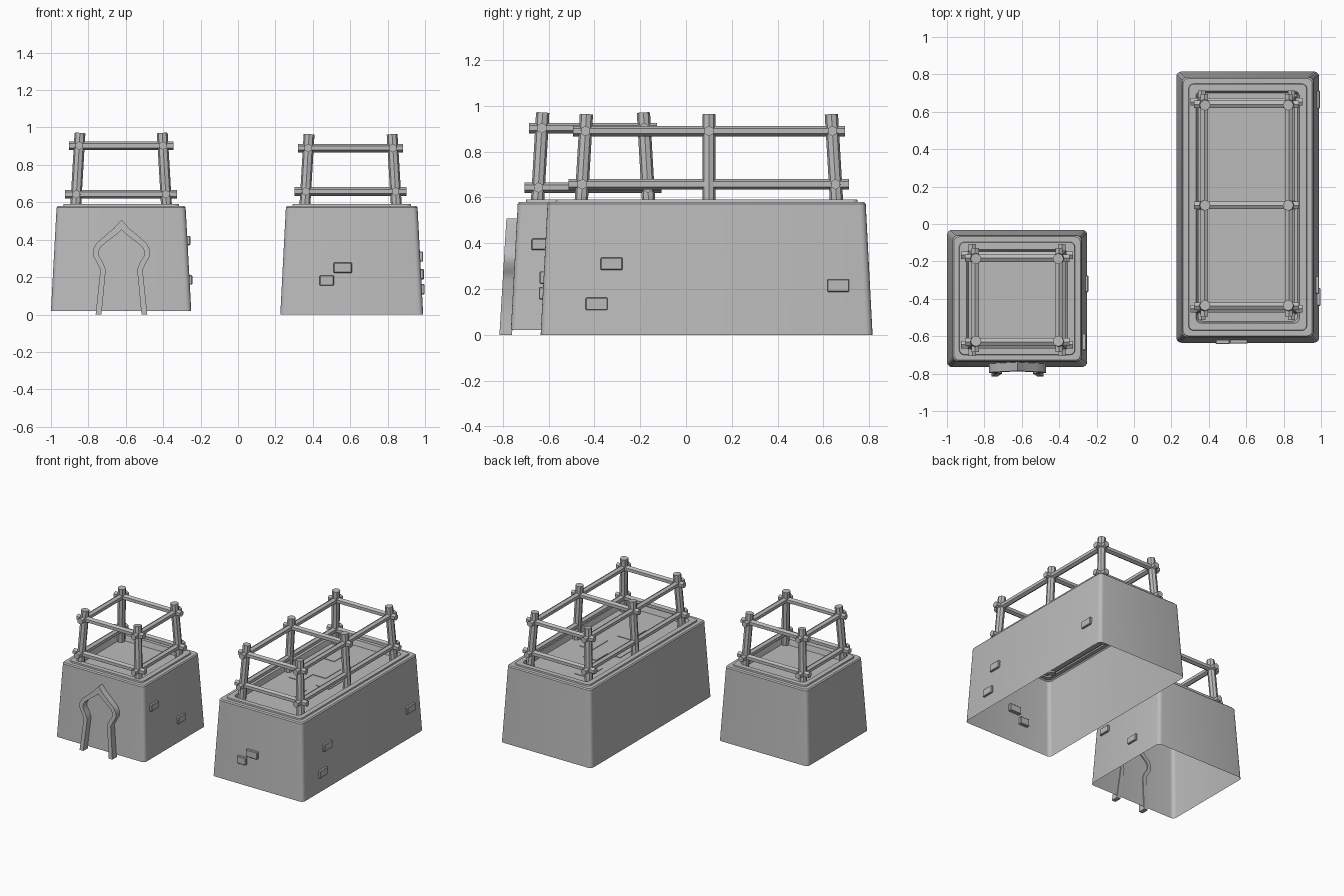
import bpy
import bmesh
import math
from mathutils import Vector

if "Cube" in bpy.data.objects:
    bpy.data.objects.remove(bpy.data.objects["Cube"], do_unlink=True)

GREY = 0.5
stone = bpy.data.materials.new("grey_stone")
stone.use_nodes = True
stone.diffuse_color = (GREY, GREY, GREY, 1)
stone.node_tree.nodes["Principled BSDF"].inputs["Base Color"].default_value = (GREY, GREY, GREY, 1)


def finish(bm, name, smooth=True):
    bmesh.ops.recalc_face_normals(bm, faces=bm.faces)
    mesh = bpy.data.meshes.new(name)
    bm.to_mesh(mesh)
    bm.free()
    mesh.materials.append(stone)
    obj = bpy.data.objects.new(name, mesh)
    bpy.context.collection.objects.link(obj)
    if smooth:
        bpy.ops.object.select_all(action="DESELECT")
        obj.select_set(True)
        bpy.context.view_layer.objects.active = obj
        bpy.ops.object.shade_smooth_by_angle(angle=math.radians(35))
    return obj


def rounded_loop(bm, cx, cy, hx, hy, radius, z, steps=4):
    verts = []
    for corner, (sx, sy) in enumerate(((1, 1), (-1, 1), (-1, -1), (1, -1))):
        for i in range(steps + 1):
            a = math.pi / 2 * (corner + i / steps)
            verts.append(bm.verts.new((cx + sx * (hx - radius) + radius * math.cos(a),
                                       cy + sy * (hy - radius) + radius * math.sin(a), z)))
    return verts


# Tapered shell, open below, with a raised lip and sunken roof
def tower(name, cx, cy, hx, hy, base):
    bm = bmesh.new()
    profile = ((0, base), (0.03, 0.572), (0.037, 0.58), (0.065, 0.58),
               (0.067, 0.59), (0.105, 0.59), (0.115, 0.55))
    previous = None
    for inset, z in profile:
        ring = rounded_loop(bm, cx, cy, hx - inset, hy - inset, 0.028, z)
        if previous:
            n = len(ring)
            for i in range(n):
                j = (i + 1) % n
                bm.faces.new((previous[i], previous[j], ring[j], ring[i]))
        previous = ring
    bm.faces.new(previous)
    finish(bm, name)


def rod(bm, a, b, radius, sides):
    a, b = Vector(a), Vector(b)
    made = bmesh.ops.create_cone(bm, cap_ends=True, segments=sides, radius1=radius,
                                 radius2=radius, depth=(b - a).length)
    turn = (b - a).to_track_quat("Z", "Y").to_matrix()
    for v in made["verts"]:
        v.co = turn @ v.co + (a + b) / 2


# Leaning posts tied together by two levels of rails
def railing(name, cx, cy, hx, hy, top, levels, middle):
    low = 0.54

    def lean(z):
        return 0.025 * (top - z) / (top - low)

    bm = bmesh.new()
    rows = (-1, 0, 1) if middle else (-1, 1)
    for sx in (-1, 1):
        for sy in rows:
            rod(bm, (cx + sx * (hx + lean(low)), cy + sy * (hy + lean(low)), low),
                (cx + sx * hx, cy + sy * hy, top), 0.029, 8)
    finish(bm, name + "_posts")

    bm = bmesh.new()
    for level, z in enumerate(levels):
        ex, ey = hx + lean(z), hy + lean(z)
        over = 0.055 if level else 0.06
        for s in (-1, 1):
            rod(bm, (cx + s * ex, cy - ey - over, z), (cx + s * ex, cy + ey + over, z), 0.023, 6)
        for s in rows:
            if s or level:
                y = cy + s * ey
                rod(bm, (cx - ex - over, y, z), (cx + ex + over, y, z), 0.023, 6)
    finish(bm, name + "_rails")


def brick(name, centre, size):
    bm = bmesh.new()
    bmesh.ops.create_cube(bm, size=1)
    for v in bm.verts:
        v.co = Vector([c + k * s for c, k, s in zip(centre, v.co, size)])
    if min(size) > 0.01:
        bmesh.ops.bevel(bm, geom=bm.edges[:], offset=0.004, segments=1, affect="EDGES")
    finish(bm, name, smooth=False)


tower("small_tower", -0.625, -0.398, 0.375, 0.367, 0.02)
tower("long_tower", 0.608, 0.09, 0.382, 0.725, 0)
railing("small_railing", -0.625, -0.406, 0.22, 0.22, 0.97, (0.643, 0.903), False)
railing("long_railing", 0.602, 0.1, 0.222, 0.535, 0.963, (0.658, 0.89), True)


# Pointed doorway moulding following the slope of the wall
def door_frame():
    cx = -0.623
    outer = ((0.138, 0), (0.113, 0.24), (0.13, 0.275), (0.153, 0.315), (0.152, 0.345),
             (0.135, 0.38), (0.09, 0.42), (0.04, 0.462), (0, 0.508))
    inner = ((0.107, 0), (0.084, 0.24), (0.1, 0.28), (0.122, 0.315), (0.122, 0.34),
             (0.108, 0.365), (0.07, 0.395), (0.03, 0.425), (0, 0.452))
    mirror = lambda pts: list(pts) + [(-x, z) for x, z in reversed(pts[:-1])]
    bm = bmesh.new()
    sections = []
    for (ox, oz), (ix, iz) in zip(mirror(outer), mirror(inner)):
        section = []
        for x, z, depth in ((ox, oz, 0), (ix, iz, 0), (ix, iz, 0.055), (ox, oz, 0.055)):
            section.append(bm.verts.new((cx + x, -0.815 + 0.06 * z + depth, z)))
        sections.append(section)
    for a, b in zip(sections, sections[1:]):
        for i in range(4):
            j = (i + 1) % 4
            bm.faces.new((a[i], a[j], b[j], b[i]))
    bm.faces.new(sections[0])
    bm.faces.new(sections[-1])
    finish(bm, "door_frame")


door_frame()

# Loose bricks standing out from the walls
for i, (x, z, w) in enumerate(((0.56, 0.25, 0.098), (0.475, 0.182, 0.076))):
    brick(f"front_brick_{i}", (x, -0.632 + 0.05 * z, z), (w, 0.04, 0.055))
for i, (y, z) in enumerate(((-0.325, 0.31), (-0.39, 0.135), (0.665, 0.215))):
    brick(f"long_side_brick_{i}", (0.985 - 0.05 * z, y, z), (0.04, 0.096, 0.055))
for i, (y, z) in enumerate(((-0.63, 0.395), (-0.32, 0.185))):
    brick(f"small_side_brick_{i}", (-0.255 - 0.05 * z, y, z), (0.04, 0.09, 0.05))

# Paving slabs on the long roof
for i, (x, y) in enumerate(((0.475, 0.49), (0.585, 0.23), (0.705, 0.1), (0.475, 0.1), (0.585, -0.18))):
    brick(f"roof_slab_{i}", (x, y, 0.551), (0.11, 0.18, 0.006))
